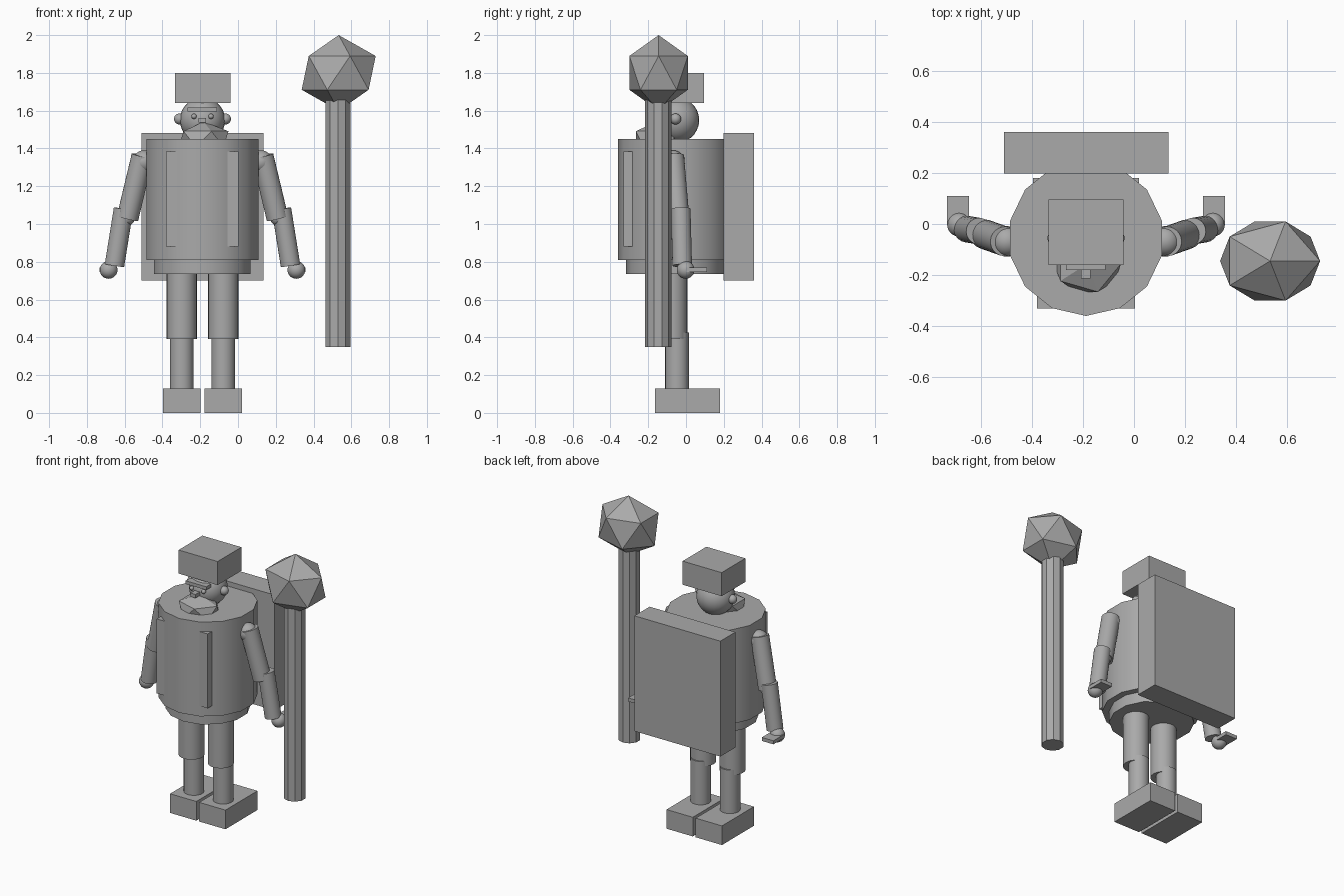
import bpy
from math import radians
from mathutils import Vector

cube = bpy.data.objects.get("Cube")
if cube:
    bpy.data.objects.remove(cube, do_unlink=True)

grey = bpy.data.materials.new("plain grey")
grey.use_nodes = True
colour = (0.4, 0.4, 0.4, 1)
grey.diffuse_color = colour
grey.node_tree.nodes["Principled BSDF"].inputs["Base Color"].default_value = colour

CX = -0.188   # centre line of the figure
BODY_Y = -0.055


def finish(name, smooth=True):
    ob = bpy.context.object
    ob.name = name
    ob.data.materials.append(grey)
    bpy.ops.object.transform_apply(location=False, rotation=True, scale=True)
    if smooth:
        bpy.ops.object.shade_smooth_by_angle(angle=radians(30))
    return ob


def box(name, low, high):
    low, high = Vector(low), Vector(high)
    bpy.ops.mesh.primitive_cube_add(size=1, location=(low + high) / 2)
    bpy.context.object.scale = high - low
    return finish(name, False)


def ball(name, centre, radius):
    bpy.ops.mesh.primitive_uv_sphere_add(segments=24, ring_count=14, radius=radius, location=centre)
    return finish(name)


def rod(name, start, end, radius, sides=24):
    start, end = Vector(start), Vector(end)
    axis = end - start
    bpy.ops.mesh.primitive_cylinder_add(vertices=sides, radius=radius, depth=axis.length,
                                        location=(start + end) / 2)
    bpy.context.object.rotation_euler = axis.to_track_quat("Z", "Y").to_euler()
    return finish(name)


def gem(name, centre, radii):
    bpy.ops.mesh.primitive_ico_sphere_add(subdivisions=1, radius=1, location=centre)
    bpy.context.object.scale = radii
    return finish(name, False)


# Torso, hips, chest plate and backpack
rod("torso", (CX, BODY_Y, 0.81), (CX, BODY_Y, 1.45), 0.305, 14)
rod("hips", (CX, BODY_Y, 0.735), (CX, BODY_Y, 0.82), 0.262, 14)
box("chest_plate", (-0.38, -0.33, 0.88), (0.003, -0.2, 1.385))
box("backpack", (-0.51, 0.198, 0.7), (0.135, 0.36, 1.483))

# Head and face
ball("head", (CX, -0.05, 1.55), 0.12)
box("hat", (-0.334, -0.16, 1.64), (-0.041, 0.095, 1.8))
box("brow", (-0.267, -0.18, 1.595), (-0.112, -0.13, 1.617))
box("nose", (-0.208, -0.213, 1.537), (-0.17, -0.15, 1.562))
gem("beard", (-0.182, -0.155, 1.45), (0.147, 0.13, 0.092))

# Paired parts
for side, s in (("left", 1), ("right", -1)):
    def at(x, y, z):
        return (CX + s * x, y, z)

    def pair_box(name, low, high):
        xs = sorted((CX + s * low[0], CX + s * high[0]))
        box(f"{side}_{name}", (xs[0], *low[1:]), (xs[1], *high[1:]))

    ball(f"{side}_ear", at(0.122, -0.055, 1.556), 0.029)
    ball(f"{side}_eye", at(0.045, -0.164, 1.57), 0.014)

    # Arm
    ball(f"{side}_shoulder", at(0.31, -0.068, 1.33), 0.06)
    rod(f"{side}_upper_arm", at(0.318, -0.068, 1.36), at(0.397, -0.04, 1.03), 0.058)
    ball(f"{side}_elbow", at(0.402, -0.03, 1.035), 0.045)
    rod(f"{side}_forearm", at(0.418, -0.028, 1.08), at(0.466, -0.02, 0.78), 0.052)
    ball(f"{side}_hand", at(0.497, -0.002, 0.757), 0.047)
    pair_box("fingers", (0.458, 0.0, 0.747), (0.545, 0.11, 0.771))

    # Leg
    rod(f"{side}_thigh", at(0.11, -0.073, 0.39), at(0.11, -0.073, 0.76), 0.08)
    rod(f"{side}_shin", at(0.11, -0.047, 0.12), at(0.11, -0.047, 0.425), 0.063)
    pair_box("foot", (0.011, -0.163, 0), (0.208, 0.18, 0.13))

# Mace
rod("mace_shaft", (0.529, -0.148, 0.35), (0.529, -0.148, 1.66), 0.07, 10)
gem("mace_head", (0.533, -0.145, 1.8), (0.219, 0.182, 0.2))
